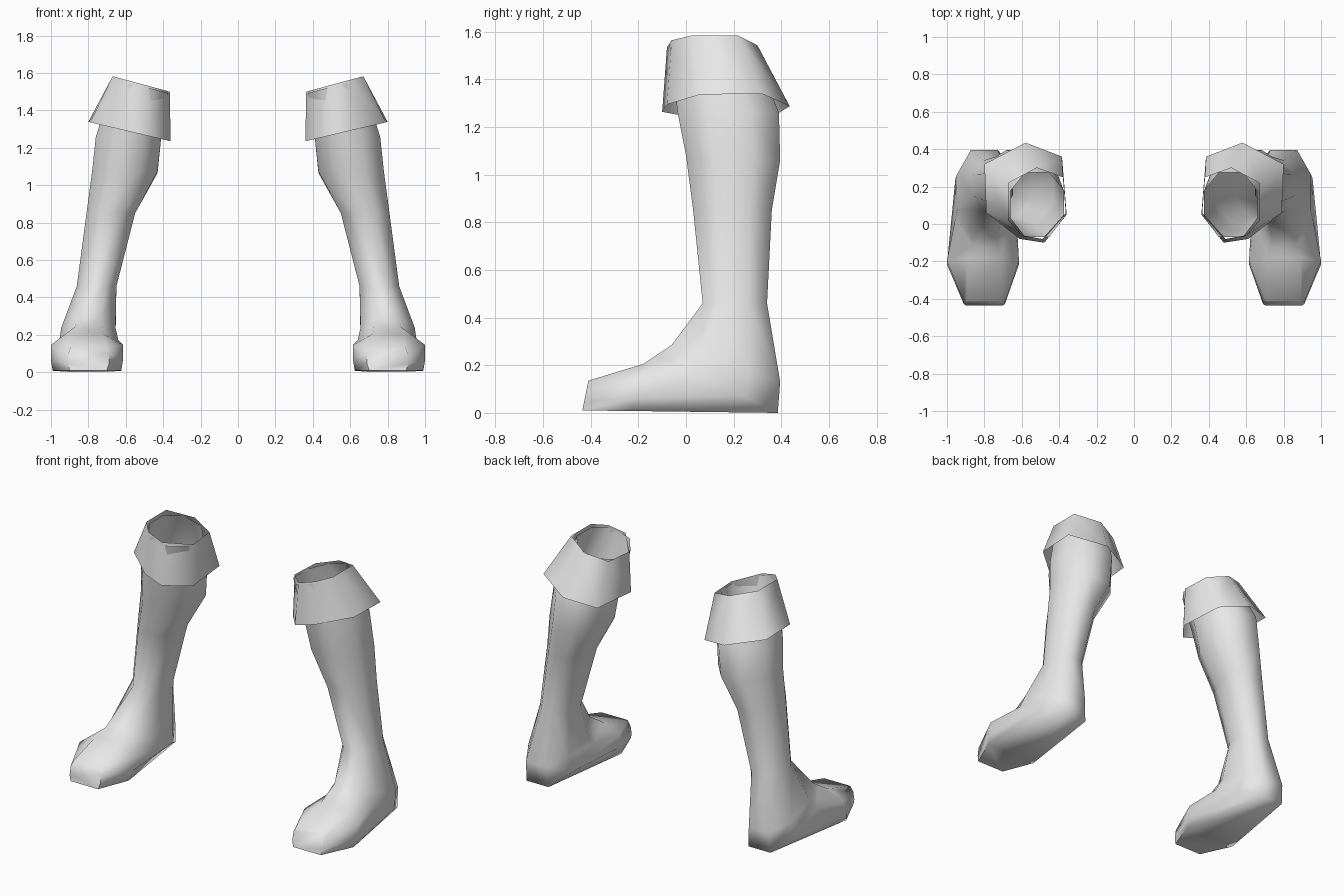
import bpy, bmesh

if "Cube" in bpy.data.objects:
    bpy.data.objects.remove(bpy.data.objects["Cube"])

leather = bpy.data.materials.new("light grey leather")
leather.diffuse_color = (0.8, 0.8, 0.8, 1)
leather.use_nodes = True
leather.node_tree.nodes["Principled BSDF"].inputs["Base Color"].default_value = leather.diffuse_color


def loft(name, rings, cap_end=False):
    """Skin a list of closed rings, then mirror to make the pair."""
    bm = bmesh.new()
    loops = [[bm.verts.new(p) for p in ring] for ring in rings]
    n = len(loops[0])
    for a, b in zip(loops, loops[1:]):
        for i in range(n):
            j = (i + 1) % n
            bm.faces.new((a[i], a[j], b[j], b[i]))
    if cap_end:
        bm.faces.new(loops[-1])
    bmesh.ops.recalc_face_normals(bm, faces=bm.faces)
    mesh = bpy.data.meshes.new(name)
    bm.to_mesh(mesh)
    bm.free()
    mesh.materials.append(leather)
    obj = bpy.data.objects.new(name, mesh)
    bpy.context.collection.objects.link(obj)
    obj.modifiers.new("pair", 'MIRROR').use_axis[0] = True
    bpy.ops.object.select_all(action='DESELECT')
    obj.select_set(True)
    bpy.context.view_layer.objects.active = obj
    bpy.ops.object.shade_smooth_by_angle(angle=1.2)
    return obj


def section(x0, x1, front, back, wf=0.45, wb=0.45, tilt=0.0):
    """Eight-sided section between a front (y, z) and a back (y, z) point."""
    cx, r = (x0 + x1) / 2, (x1 - x0) / 2
    shape = [(-wf, 0), (wf, 0), (1, .3), (1, .72), (wb, 1), (-wb, 1), (-1, .72), (-1, .3)]
    return [(cx + u * r,
             front[0] + t * (back[0] - front[0]),
             front[1] + t * (back[1] - front[1]) + tilt * u * r) for u, t in shape]


# Shaft, ankle and foot: sections run from the rim down, then fan round to the toe
loft("boot", [
    section(.375, .66, (-.07, 1.53), (.275, 1.53), tilt=.26),
    section(.41, .76, (-.035, 1.26), (.39, 1.26)),
    section(.43, .78, (0, 1.08), (.395, 1.06)),
    section(.55, .81, (.03, .85), (.36, .85)),
    section(.65, .862, (.07, .46), (.34, .46)),
    section(.655, .945, (-.06, .285), (.395, .13), wb=.5),
    section(.64, .955, (-.12, .245), (.385, 0), wb=.5),
    section(.615, 1.0, (-.18, .205), (-.23, .008), wb=.95),
    section(.69, .91, (-.41, .135), (-.435, .01), wf=.85, wb=.9),
], cap_end=True)

# Folded cuff: flared, tilted band, open at both ends
cuff_top = [(.67, .02), (.67, .22), (.52, .30), (.38, .25), (.365, .06), (.49, -.08), (.60, -.06)]
cuff_low = [(.79, .06), (.80, .32), (.58, .435), (.385, .36), (.36, .05), (.48, -.10), (.61, -.08)]
loft("cuff", [
    [(x, y, 1.50 + .27 * (x - .365)) for x, y in cuff_top],
    [(x, y, 1.235 + .235 * (x - .36)) for x, y in cuff_low],
])
